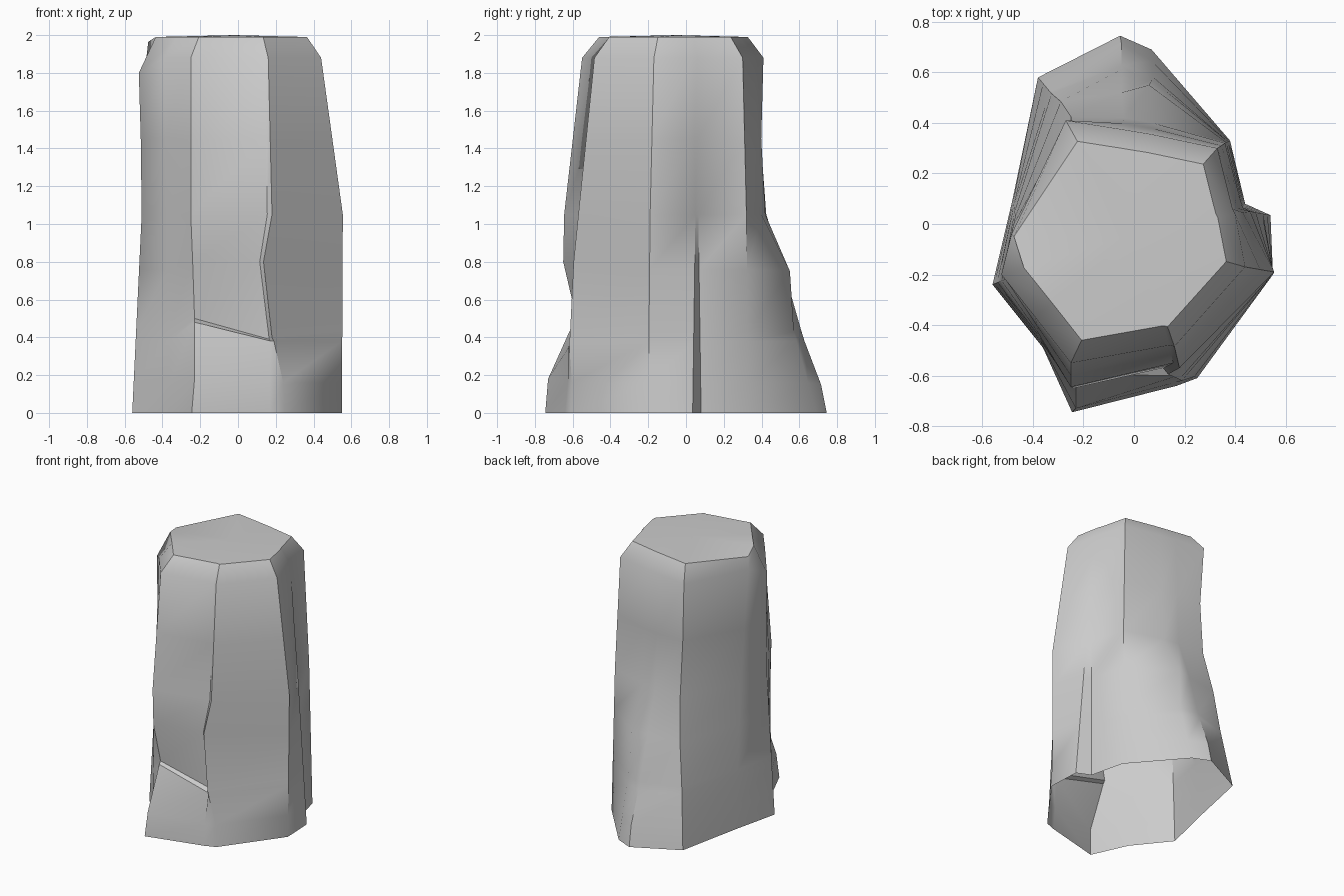
import bpy, bmesh
from mathutils import Vector

if "Cube" in bpy.data.objects:
    bpy.data.objects.remove(bpy.data.objects["Cube"])

# Vertical edges of the rock, counter-clockwise: (x, y) at shoulder, middle and foot
COLUMNS = [
    ((-.25, -.55), (-.25, -.645), (-.245, -.745)),  # 0 front left
    ((.14, -.48), (.155, -.55), (.17, -.64)),       # 1 front groove, inner
    ((.16, -.485), (.18, -.57), (.25, -.61)),       # 2 front groove, outer
    ((.44, -.17), (.555, -.19), (.55, -.20)),       # 3 right
    ((.40, .04), (.46, .05), (.54, .035)),          # 4 right step, outer
    ((.39, .06), (.43, .065), (.44, .08)),          # 5 right step, inner
    ((.33, .30), (.36, .32), (.38, .33)),           # 6 back right
    ((.07, .355), (.075, .40), (.07, .69)),         # 7 back
    ((-.05, .375), (-.04, .42), (-.055, .745)),     # 8 back peak
    ((-.27, .41), (-.25, .425), (-.38, .58)),       # 9 back left
    ((-.485, -.04), (-.47, .03), (-.48, .10)),      # 10 left
    ((-.52, -.20), (-.51, -.22), (-.56, -.24)),     # 11 left front
    ((-.39, -.37), (-.38, -.43), (-.36, -.49)),     # 12 front-left chamfer
]
HEIGHTS = [0, .16, .38, .43, .76, 1.05, 1.45, 1.88]
MID, TOP = 1.05, 1.88

# Chipped ledge, groove and back bulge: (column, ring) -> moved point
CHIPS = {
    (0, 1): (-.23, -.73, .18), (0, 2): (-.23, -.595, .48),
    (0, 3): (-.23, -.58, .50), (0, 4): (-.24, -.65, .80),
    (1, 2): (.175, -.60, .38), (1, 3): (.165, -.555, .39),
    (1, 4): (.115, -.57, .80), (2, 2): (.19, -.62, .38),
    (2, 3): (.18, -.615, .40), (2, 4): (.135, -.595, .80),
    (7, 4): (.06, .55, .75), (8, 4): (-.05, .52, .75),
    (8, 1): (-.05, .715, .15), (9, 4): (-.29, .485, .74),
    (9, 6): (-.25, .395, 1.45), (11, 7): (-.525, -.2, 1.80),
}


def point(c, r):
    if (c, r) in CHIPS:
        return Vector(CHIPS[c, r])
    top, mid, foot = (Vector((*p, 0)) for p in COLUMNS[c])
    z = HEIGHTS[r]
    p = foot.lerp(mid, z / MID) if z <= MID else mid.lerp(top, (z - MID) / (TOP - MID))
    p.z = z
    return p


# Rock shaft, open underneath
bm = bmesh.new()
n = len(COLUMNS)
rings = [[bm.verts.new(point(c, r)) for c in range(n)] for r in range(len(HEIGHTS))]

# Bevelled rim, with the left corner standing out
rim = []
for v in rings[-1]:
    rim.append(bm.verts.new((v.co.x * .83, (v.co.y + .05) * .82 - .05, 1.99)))
rim[10].co = (-.475, -.05, 1.965)
rings.append(rim)

for r, (low, high) in enumerate(zip(rings, rings[1:])):
    for i in range(n):
        j = (i + 1) % n
        if (i, r) == (0, 3):  # triangular chip above the front ledge
            bm.faces.new((low[i], low[j], high[j]))
            bm.faces.new((low[i], high[j], high[i]))
        else:
            bm.faces.new((low[i], low[j], high[j], high[i]))

# Nearly flat top
crown = bm.verts.new((-.02, -.05, 2.0))
for i in range(n):
    bm.faces.new((rim[i], rim[(i + 1) % n], crown))

mesh = bpy.data.meshes.new("rock_pillar")
bm.to_mesh(mesh)
bm.free()
rock = bpy.data.objects.new("rock_pillar", mesh)
bpy.context.collection.objects.link(rock)
bpy.context.view_layer.objects.active = rock
rock.select_set(True)
bpy.ops.object.shade_smooth_by_angle(angle=0.75)
